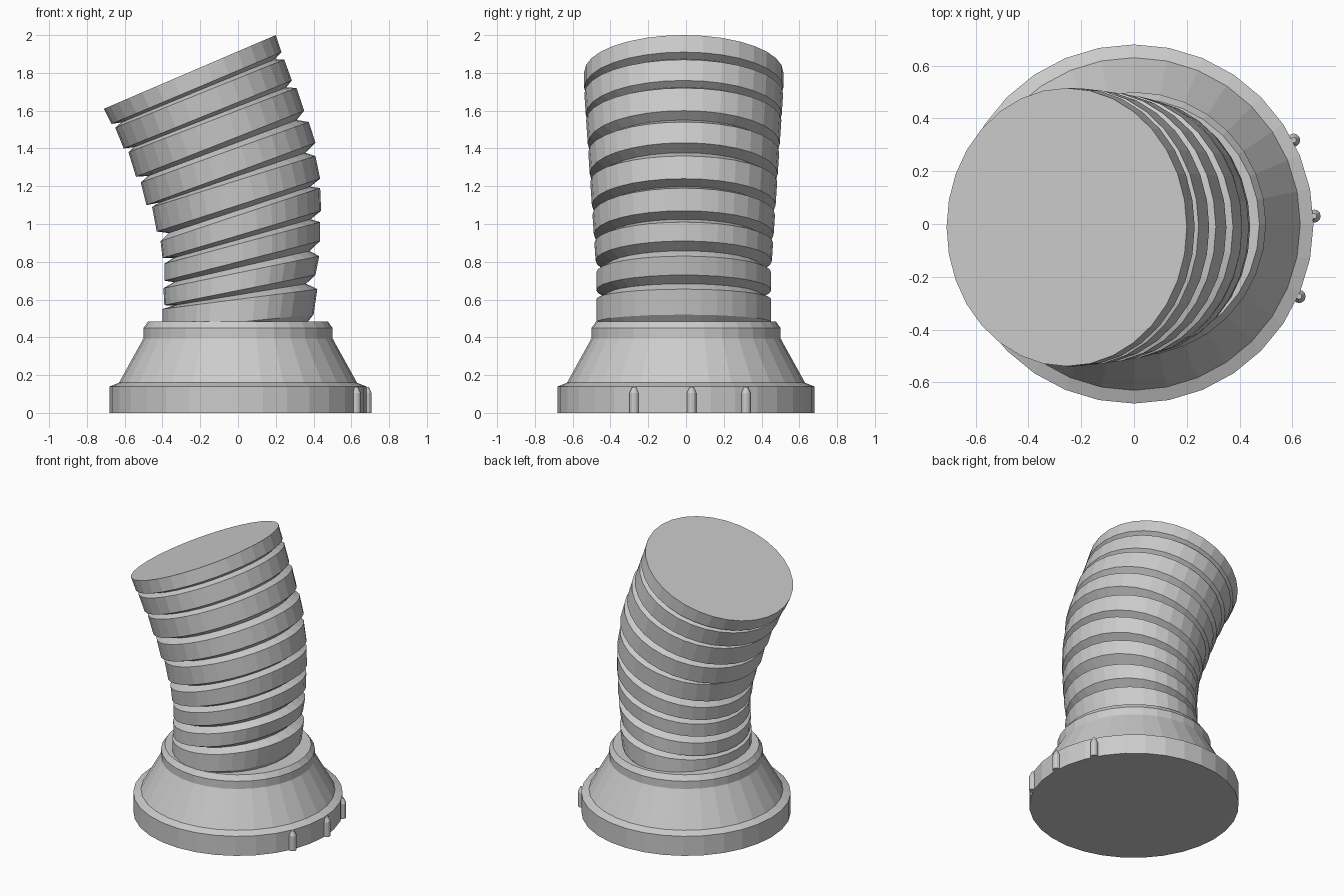
import bpy, bmesh
from math import sin, cos, pi, radians
from mathutils import Vector

if "Cube" in bpy.data.objects:
    bpy.data.objects.remove(bpy.data.objects["Cube"])

SEG = 32


def loft(name, loops):
    """Skin closed loops of points, bottom to top, with flat end caps."""
    bm = bmesh.new()
    rows = [[bm.verts.new(p) for p in loop] for loop in loops]
    for lo, hi in zip(rows, rows[1:]):
        n = len(lo)
        for i in range(n):
            j = (i + 1) % n
            bm.faces.new((lo[i], lo[j], hi[j], hi[i]))
    bm.faces.new(rows[0][::-1])
    bm.faces.new(rows[-1])
    bmesh.ops.recalc_face_normals(bm, faces=bm.faces)
    mesh = bpy.data.meshes.new(name)
    bm.to_mesh(mesh)
    bm.free()
    ob = bpy.data.objects.new(name, mesh)
    bpy.context.collection.objects.link(ob)
    return ob


def circle(r, z, x=0, y=0, n=SEG):
    return [(x + r * cos(2 * pi * i / n), y + r * sin(2 * pi * i / n), z)
            for i in range(n)]


def tilted(xl, zl, xr, zr, inset=0.0):
    """Ellipse given by its left and right ends in the front view."""
    c = Vector(((xl + xr) / 2, -0.012, (zl + zr) / 2))
    a = Vector(((xr - xl) / 2, 0, (zr - zl) / 2))
    t = min(max((c.z - 0.75) / 0.95, 0), 1)
    ry = 0.463 + 0.064 * t - inset
    a *= 1 - inset / a.length
    return [c + a * cos(2 * pi * i / SEG) + Vector((0, ry * sin(2 * pi * i / SEG), 0))
            for i in range(SEG)]


# Flared base
loft("base", [circle(r, z) for r, z in [
    (0.68, 0), (0.68, 0.14), (0.63, 0.16), (0.50, 0.395),
    (0.50, 0.45), (0.475, 0.485)]])

# Bent ribbed column: bottom edge then top edge of each rib
ribs = [
    (-.40, .44, .40, .52, -.40, .55, .42, .655),
    (-.39, .57, .41, .73, -.395, .66, .43, .83),
    (-.39, .70, .435, .91, -.39, .79, .435, 1.01),
    (-.40, .82, .44, 1.07, -.41, .91, .435, 1.19),
    (-.43, .96, .435, 1.24, -.455, 1.09, .41, 1.36),
    (-.485, 1.10, .41, 1.43, -.515, 1.22, .375, 1.54),
    (-.54, 1.25, .35, 1.60, -.58, 1.38, .31, 1.72),
    (-.605, 1.40, .285, 1.76, -.65, 1.51, .245, 1.87),
    (-.67, 1.53, .23, 1.91, -.71, 1.61, .20, 2.0),
]
loops = [tilted(-.40, .38, .39, .44, 0.06)]
for k, r in enumerate(ribs):
    if k:  # V groove below this rib
        groove = [(p + q) / 2 for p, q in zip(ribs[k - 1][4:], r[:4])]
        loops.append(tilted(*groove, inset=0.055 if k < 7 else 0.045))
    loops += [tilted(*r[:4]), tilted(*r[4:])]
loft("ribbed_column", loops)

# Small pegs on the base rim
for k, deg in enumerate((-23.7, 2.5, 27.7)):
    x, y = 0.683 * cos(radians(deg)), 0.683 * sin(radians(deg))
    loft(f"peg_{k + 1}", [circle(r, z, x, y, 12) for r, z in [
        (0.025, 0), (0.025, 0.105), (0.01, 0.138)]])
